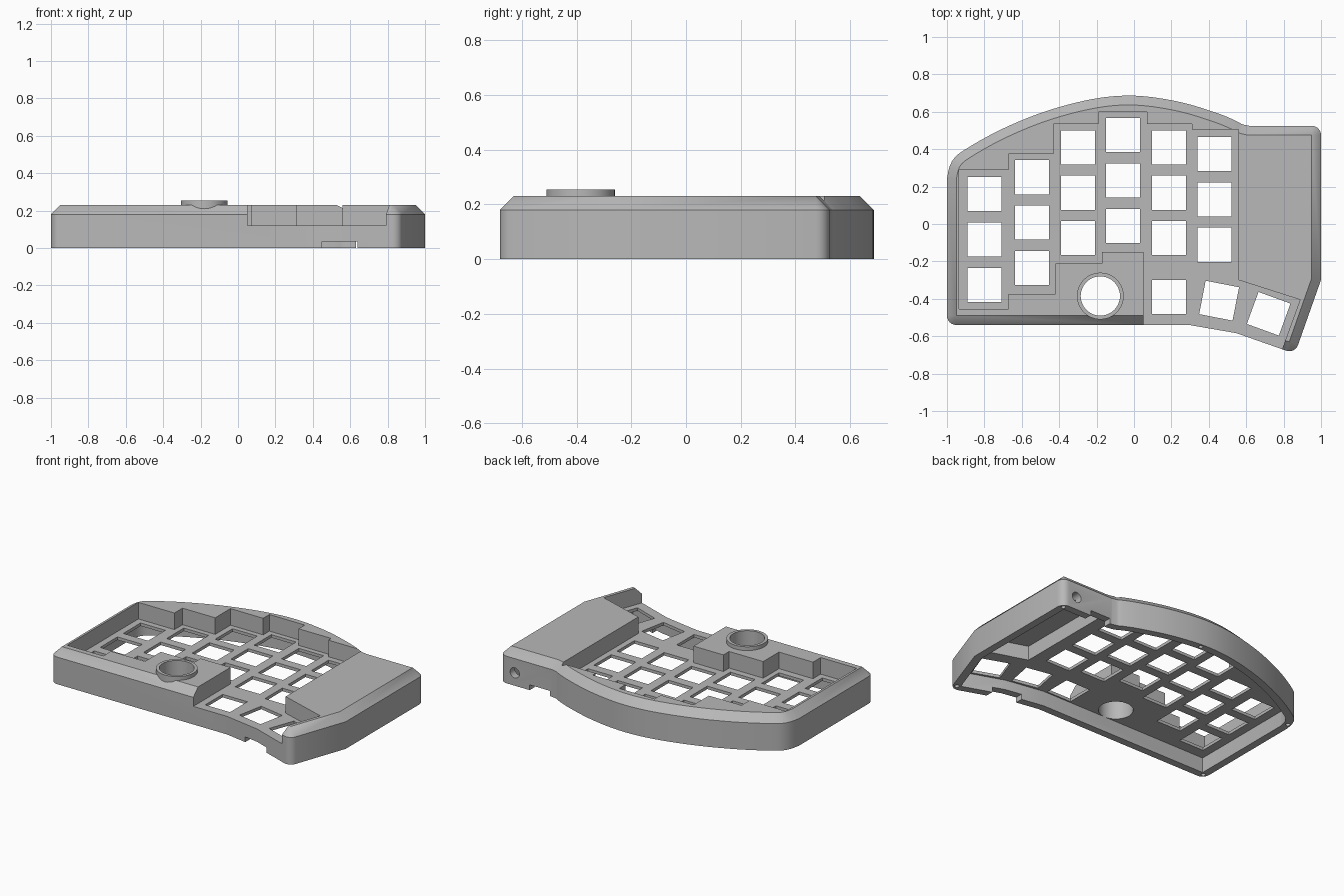
import bpy, bmesh, math
from mathutils import Vector

cube = bpy.data.objects.get("Cube")
if cube:
    bpy.data.objects.remove(cube, do_unlink=True)

grey = bpy.data.materials.new("case_grey")
grey.use_nodes = True
colour = (0.48, 0.48, 0.48, 1)
grey.diffuse_color = colour
grey.node_tree.nodes["Principled BSDF"].inputs["Base Color"].default_value = colour

RIM, SHOULDER, TOP = 0.05, 0.18, 0.23
PLATE_TOP, PLATE_BOTTOM = 0.12, 0.10


def loft(bm, rings):
    """Close a stack of equal-length rings into a solid."""
    loops = [[bm.verts.new(p) for p in ring] for ring in rings]
    n = len(loops[0])
    for low, high in zip(loops, loops[1:]):
        for i in range(n):
            j = (i + 1) % n
            bm.faces.new((low[i], low[j], high[j], high[i]))
    bm.faces.new(loops[0][::-1])
    bm.faces.new(loops[-1])


def solid(name, stacks):
    bm = bmesh.new()
    for rings in stacks:
        loft(bm, rings)
    bmesh.ops.remove_doubles(bm, verts=bm.verts, dist=1e-5)
    bmesh.ops.recalc_face_normals(bm, faces=bm.faces)
    mesh = bpy.data.meshes.new(name)
    bm.to_mesh(mesh)
    bm.free()
    mesh.materials.append(grey)
    obj = bpy.data.objects.new(name, mesh)
    bpy.context.collection.objects.link(obj)
    return obj


def prism(pts, z0, z1):
    return [[(p[0], p[1], z) for p in pts] for z in (z0, z1)]


def box(x0, x1, y0, y1, z0, z1):
    return prism([(x0, y0), (x1, y0), (x1, y1), (x0, y1)], z0, z1)


def circle(x, y, r, n=48):
    return [(x + r * math.cos(math.tau * i / n), y + r * math.sin(math.tau * i / n))
            for i in range(n)]


def square(x, y, side, degrees=0):
    r = side / math.sqrt(2)
    return [(x + r * math.cos(math.radians(degrees + 45 + 90 * k)),
             y + r * math.sin(math.radians(degrees + 45 + 90 * k))) for k in range(4)]


def spline(ctrl, steps=4):
    """Catmull-Rom curve through the control points."""
    c = [Vector(p) for p in ctrl]
    c = [c[0]] + c + [c[-1]]
    out = []
    for a, b, d, e in zip(c, c[1:], c[2:], c[3:]):
        for s in range(steps):
            t = s / steps
            out.append(0.5 * (2 * b + (d - a) * t + (2 * a - 5 * b + 4 * d - e) * t * t
                              + (3 * b - a - 3 * d + e) * t ** 3))
    return out + [c[-1]]


def grow(poly, dist, steps=6):
    """Offset outward with rounded corners; returns matching inner and outer rings."""
    inner, outer = [], []
    for i, p in enumerate(poly):
        e1 = (p - poly[i - 1]).normalized()
        e2 = (poly[(i + 1) % len(poly)] - p).normalized()
        n1, n2 = Vector((e1.y, -e1.x)), Vector((e2.y, -e2.x))
        turn = math.atan2(e1.x * e2.y - e1.y * e2.x, e1.dot(e2))
        if turn > math.radians(25):
            for s in range(steps + 1):
                a = math.atan2(n1.y, n1.x) + turn * s / steps
                inner.append(p)
                outer.append(p + dist * Vector((math.cos(a), math.sin(a))))
        else:
            inner.append(p)
            outer.append(p + (n1 + n2) * dist / (1 + n1.dot(n2)))
    return inner, outer


def combine(target, tool, operation="DIFFERENCE"):
    mod = target.modifiers.new(tool.name, "BOOLEAN")
    mod.operation, mod.object, mod.solver = operation, tool, "EXACT"
    bpy.context.view_layer.objects.active = target
    bpy.ops.object.modifier_apply(modifier=mod.name)
    bpy.data.objects.remove(tool, do_unlink=True)


# Case shell: straight wall with a chamfered top edge
back_curve = spline([(.61, .475), (.56, .487), (.52, .508), (.43, .545), (.25, .60),
                     (.05, .633), (-.12, .632), (-.3, .60), (-.5, .54), (-.7, .455),
                     (-.87, .36), (-.93, .31), (-.95, .24)])
outline = [Vector(p) for p in [(-.95, -.49), (.3, -.49), (.56, -.535), (.83, -.63),
                               (.95, -.29), (.95, .475)]] + back_curve
inner, outer = grow(outline, RIM)
case = solid("keyboard_case", [[[(p.x, p.y, z) for p in ring] for ring, z in
                                ((outer, 0), (outer, SHOULDER), (inner, TOP))]])

# Dial collar
dial = (-.18, -.385)
combine(case, solid("dial_collar", [prism(circle(*dial, .125), .15, .255)]), "UNION")

# Stepped key well, open at the front by the thumb keys
well = [(-.935, .29), (-.67, .29), (-.67, .375), (-.43, .375), (-.43, .535), (-.19, .535),
        (-.19, .6), (.07, .6), (.07, .535), (.31, .535), (.31, .505), (.56, .505),
        (.56, -.3), (.888, -.405), (.77, -.73), (.05, -.73), (.05, -.15), (-.17, -.15),
        (-.17, -.21), (-.42, -.21), (-.42, -.375), (-.67, -.375), (-.67, -.455),
        (-.935, -.455)]
combine(case, solid("well_cutter", [prism(well[::-1], PLATE_TOP, .4)]))

# Underside cavity and the taller controller bay
combine(case, solid("cavity_cutter", [prism(outline, -.1, PLATE_BOTTOM)]))
bay = [(.61, -.26), (.905, -.355), (.94, -.27), (.94, .455), (.61, .455)]
combine(case, solid("bay_cutter", [prism(bay, .05, .195)]))

# Key openings: column x with the y of its top key, then the thumb keys
columns = [(-.80, .16), (-.545, .25), (-.30, .41), (-.06, .475), (.187, .41), (.43, .375)]
keys = [square(x, y - .243 * row, .182) for x, y in columns for row in range(3)]
keys += [square(.187, -.39, .182), square(.455, -.41, .182, -11), square(.72, -.48, .182, -20)]
combine(case, solid("key_cutter", [prism(k, .05, .2) for k in keys]))

# Dial bore, screw holes and cable notches
screws = [(-.97, -.508), (-.973, .28), (.03, .66), (.97, .495), (.85, -.645)]
holes = [prism(circle(*dial, .105), .05, .3)]
holes += [prism(circle(x, y, .014, 16), -.05, .07) for x, y in screws]
holes += [box(.45, .64, -.8, -.47, -.05, .035), box(.63, .78, .44, .7, -.05, .035)]
combine(case, solid("hole_cutter", holes))

# Round socket through the back wall
socket = [[(x, y, z) for x, z in circle(.89, .085, .034, 32)] for y in (.42, .7)]
combine(case, solid("socket_cutter", [socket]))

bpy.ops.object.select_all(action="DESELECT")
case.select_set(True)
bpy.context.view_layer.objects.active = case
bpy.ops.object.shade_smooth_by_angle(angle=math.radians(25))
